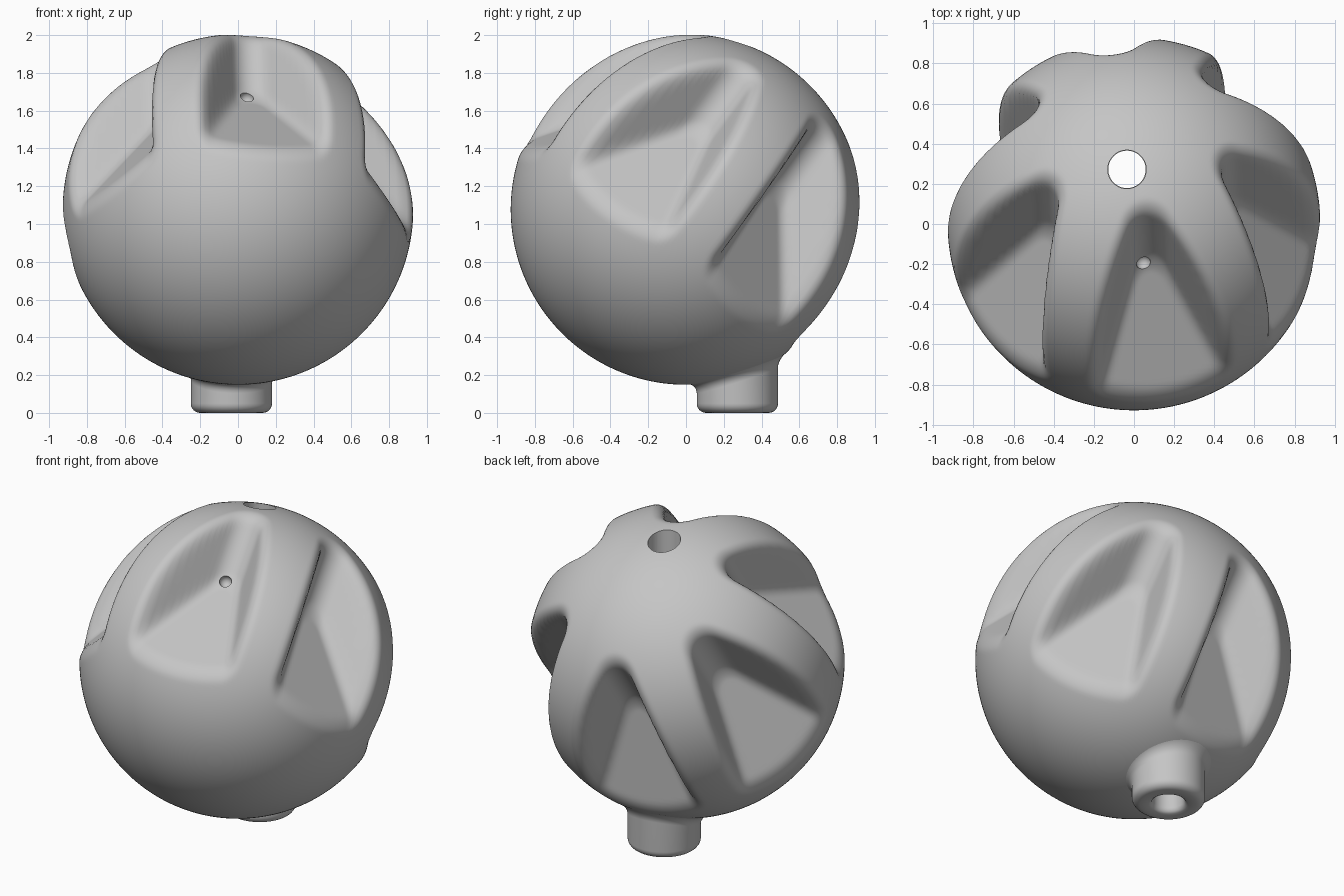
import bpy, bmesh, math
from mathutils import Vector, Matrix

if "Cube" in bpy.data.objects:
    bpy.data.objects.remove(bpy.data.objects["Cube"])

R, CZ = 0.928, 1.077              # ball radius and centre height
HX, HY = -0.035, 0.272            # axis of the vertical bore and neck
TILT, TURN, COUNT = math.radians(36.5), math.radians(7), 6

grey = bpy.data.materials.new("plain grey")
grey.diffuse_color = (0.56, 0.56, 0.56, 1)
grey.use_nodes = True
grey.node_tree.nodes["Principled BSDF"].inputs["Base Color"].default_value = grey.diffuse_color


def make_object(name, bm):
    bmesh.ops.recalc_face_normals(bm, faces=bm.faces)
    mesh = bpy.data.meshes.new(name)
    bm.to_mesh(mesh)
    bm.free()
    ob = bpy.data.objects.new(name, mesh)
    bpy.context.collection.objects.link(ob)
    mesh.materials.append(grey)
    return ob


def round_max(a, b, r):
    return min(-r, max(a, b)) + math.hypot(max(r + a, 0), max(r + b, 0))


# Finger grooves: a round-nosed wedge in plan, parallel to the tilted axis, with a sloping floor
HALF, FLOOR = math.radians(36), math.radians(57.5)
NOSE, NOSE_U = 0.12, 0.617
SA, CA = math.sin(HALF), math.cos(HALF)
FU, FH = math.sin(FLOOR), math.cos(FLOOR)


def wedge(u, v):
    du, v = u - NOSE_U, abs(v)
    if du * CA + v * SA < 0:          # round nose
        return math.hypot(du, v) - NOSE
    return v * CA - du * SA - NOSE    # straight side


def grooved_ball(d, t, ca, sa):
    u, v, h = d * sa * t[0], d * sa * t[1], d * ca
    cut = round_max(wedge(u, v), 0.612 - FU * u - FH * h, 0.035)
    return round_max(d - R, -cut, 0.05)


# Ball with six grooves around the tilted axis
bm = bmesh.new()
bmesh.ops.create_uvsphere(bm, u_segments=300, v_segments=156, radius=1)
step = 2 * math.pi / COUNT
for v in bm.verts:
    ca = v.co.z
    sa = math.sqrt(max(0, 1 - ca * ca))
    az = (math.atan2(v.co.y, v.co.x) + step / 2) % step - step / 2
    t = (math.cos(az), math.sin(az))
    lo, hi = 0.3, R + 0.01
    for _ in range(16):
        mid = (lo + hi) / 2
        if grooved_ball(mid, t, ca, sa) > 0:
            hi = mid
        else:
            lo = mid
    v.co *= lo
to_world = (Matrix.Translation((0, 0, CZ)) @ Matrix.Rotation(math.radians(2.5), 4, 'Z')
            @ Matrix.Rotation(-TILT, 4, 'X') @ Matrix.Rotation(TURN - math.pi / 2, 4, 'Z'))
bm.transform(to_world)
ball = make_object("ball_body", bm)
bpy.context.view_layer.update()


def lathe(name, rows, n=64):
    """Closed ring surface from rows of (radius, height) around the bore axis."""
    bm = bmesh.new()
    rings = []
    for k in range(n):
        a = 2 * math.pi * k / n
        rings.append([bm.verts.new((HX + r * math.cos(a), HY + r * math.sin(a), z))
                      for r, z in rows(a)])
    for k in range(n):
        p, q = rings[k], rings[(k + 1) % n]
        for i in range(len(p)):
            j = (i + 1) % len(p)
            bm.faces.new((p[i], q[i], q[j], p[j]))
    return make_object(name, bm)


# Neck tube with rounded lip and a flare that meets the underside of the ball
def neck_rows(a):
    def ball_z(r):
        start = Vector((HX + r * math.cos(a), HY + r * math.sin(a), -1))
        return ball.ray_cast(start, Vector((0, 0, 1)))[1].z
    rows = [(0.093, 0.45), (0.093, 0.03), (0.10, 0.01), (0.115, 0.0)]
    for i in range(7):
        t = i * math.pi / 12
        rows.append((0.165 + 0.05 * math.sin(t), 0.05 - 0.05 * math.cos(t)))
    for i in range(7):
        t = i * math.pi / 12
        r = 0.215 + 0.05 * (1 - math.cos(t))
        rows.append((r, ball_z(r) + 0.003 - 0.05 * (1 - math.sin(t))))
    rows.append((0.2, 0.45))
    return rows


neck = lathe("neck_tube", neck_rows)


# Vertical bore and the small round pit in the front groove
bm = bmesh.new()
bmesh.ops.create_cone(bm, cap_ends=True, segments=48, radius1=0.096, radius2=0.096, depth=3)
bm.transform(Matrix.Translation((HX, HY, 1)))
bore = make_object("bore_cutter", bm)
bm = bmesh.new()
bmesh.ops.create_uvsphere(bm, u_segments=24, v_segments=16, radius=0.037)
bm.transform(Matrix.Translation((0.045, -0.19, 1.665)))
pit = make_object("pit_cutter", bm)
bpy.context.view_layer.objects.active = ball
for c in (bore, pit):
    c.hide_render = True
    m = ball.modifiers.new(c.name, 'BOOLEAN')
    m.operation, m.solver, m.object = 'DIFFERENCE', 'EXACT', c
    bpy.ops.object.modifier_apply(modifier=m.name)
for c in (bore, pit):
    bpy.data.objects.remove(c)

# Smooth shading with crisp bore edges
for ob in (ball, neck):
    bpy.ops.object.select_all(action='DESELECT')
    ob.select_set(True)
    bpy.context.view_layer.objects.active = ob
    bpy.ops.object.shade_smooth_by_angle(angle=math.radians(40))
